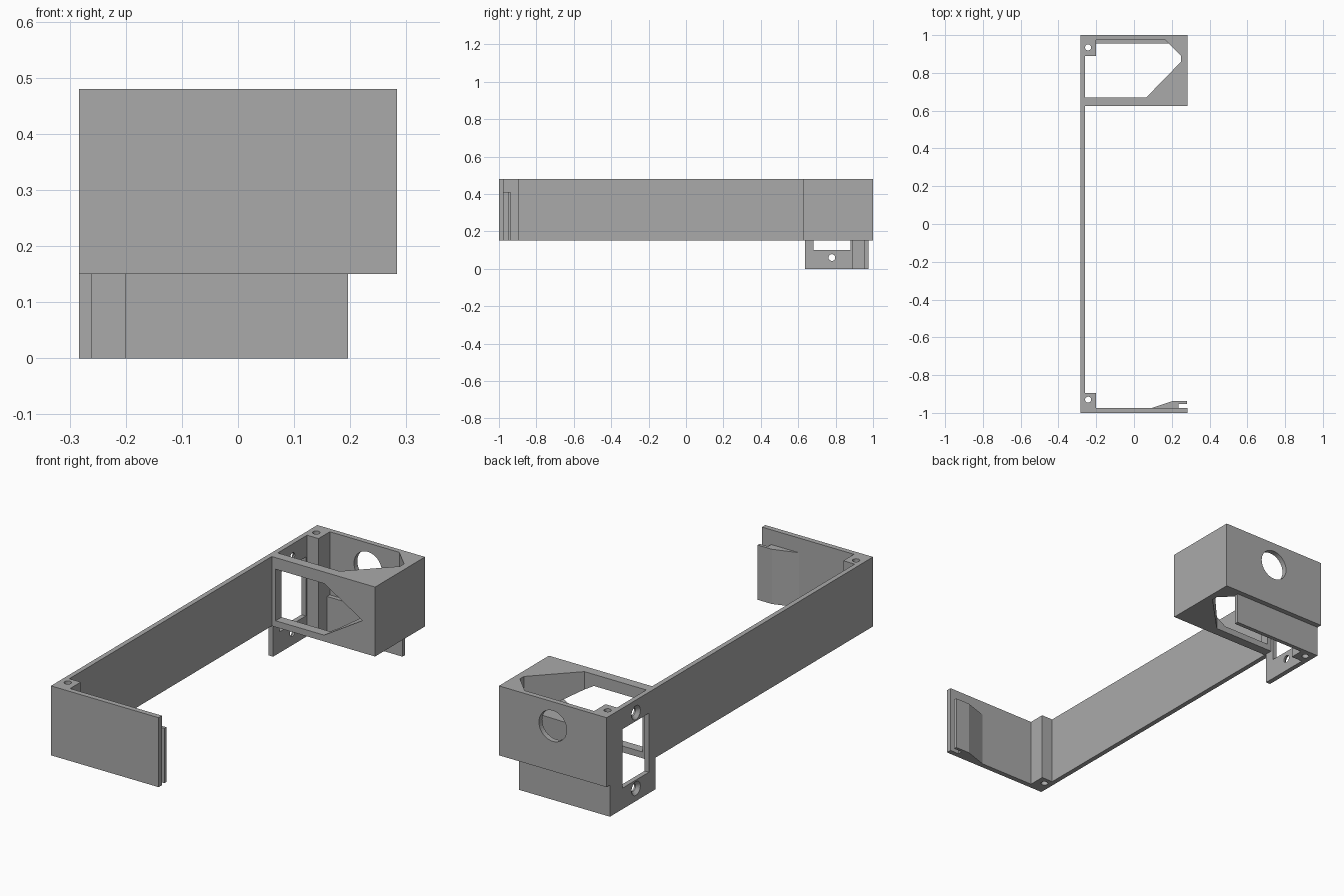
import bpy
import bmesh
import math
from mathutils import Matrix, Vector

cube = bpy.data.objects.get("Cube")
if cube:
    bpy.data.objects.remove(cube, do_unlink=True)

grey = bpy.data.materials.new("matte_grey")
grey.use_nodes = True
colour = (0.4, 0.4, 0.4, 1)
grey.diffuse_color = colour
grey.node_tree.nodes["Principled BSDF"].inputs["Base Color"].default_value = colour

X, Y, Z = 0, 1, 2
BASE, TOP = 0.15, 0.48      # main band heights
LEFT, INNER, RIGHT = -0.283, -0.26, 0.283


def add_object(name, bm):
    bmesh.ops.recalc_face_normals(bm, faces=bm.faces)
    mesh = bpy.data.meshes.new(name)
    bm.to_mesh(mesh)
    bm.free()
    mesh.materials.append(grey)
    obj = bpy.data.objects.new(name, mesh)
    bpy.context.collection.objects.link(obj)
    return obj


def prism(name, outline, axis, start, end):
    """Extrude an outline, given in the other two axes, along one axis."""
    bm = bmesh.new()
    verts = []
    for point in outline:
        co = list(point)
        co.insert(axis, start)
        verts.append(bm.verts.new(co))
    face = bm.faces.new(verts)
    out = bmesh.ops.extrude_face_region(bm, geom=[face])
    move = Vector((0, 0, 0))
    move[axis] = end - start
    bmesh.ops.translate(bm, vec=move,
                        verts=[v for v in out["geom"] if isinstance(v, bmesh.types.BMVert)])
    return add_object(name, bm)


def rect(a0, a1, b0, b1):
    return [(a0, b0), (a1, b0), (a1, b1), (a0, b1)]


def round_cutter(centre, axis, r1, r2, depth):
    """Cylinder or cone; r1 is the radius at the low end of the axis."""
    turn = {X: Matrix.Rotation(math.pi / 2, 4, "Y"),
            Y: Matrix.Rotation(-math.pi / 2, 4, "X"),
            Z: Matrix.Identity(4)}[axis]
    bm = bmesh.new()
    bmesh.ops.create_cone(bm, cap_ends=True, segments=40, radius1=r1, radius2=r2,
                          depth=depth, matrix=Matrix.Translation(centre) @ turn)
    return add_object("cutter", bm)


def cut(obj, cutters):
    for cutter in cutters:
        mod = obj.modifiers.new("cut", "BOOLEAN")
        mod.operation = "DIFFERENCE"
        mod.solver = "EXACT"
        mod.object = cutter
        bpy.context.view_layer.objects.active = obj
        bpy.ops.object.modifier_apply(modifier=mod.name)
        bpy.data.objects.remove(cutter, do_unlink=True)


# Long side wall with its lower tab, window and two countersunk screw holes
side_wall = prism("side_wall", [(-1, BASE), (0.635, BASE), (0.635, 0), (0.975, 0),
                                (0.975, BASE), (1, BASE), (1, TOP), (-1, TOP)],
                  X, LEFT, INNER)
cutters = [prism("cutter", rect(0.683, 0.88, 0.1, 0.38), X, -0.4, -0.2)]
for z in (0.06, 0.42):
    cutters.append(round_cutter((-0.27, 0.78, z), X, 0.018, 0.018, 0.1))
    cutters.append(round_cutter((-0.279, 0.78, z), X, 0.04, 0.018, 0.022))
cut(side_wall, cutters)

# Housing: block with a faceted shaft, arrow-shaped opening and round port
housing = prism("housing", rect(INNER, RIGHT, 0.625, 1), Z, BASE, TOP)
shaft = [(-0.4, 0.67), (0.065, 0.67), (0.25, 0.86), (0.25, 0.89), (0.165, 0.975), (-0.4, 0.975)]
arrow = [(-0.24, 0.18), (0.015, 0.18), (0.217, 0.303), (0.015, 0.425), (-0.24, 0.425)]
cut(housing, [prism("cutter", shaft, Z, 0, 1),
              prism("cutter", arrow, Y, 0.5, 0.85),
              round_cutter((0, 1, 0.365), Y, 0.073, 0.073, 0.2)])

# Lower rear wall hanging below the housing
prism("lower_rear_wall", rect(-0.2, 0.196, 0.955, 0.975), Z, 0, 0.18)

# Front wall
prism("front_wall", rect(INNER, RIGHT, -1, -0.975), Z, BASE, TOP)

# Corner screw posts with bored holes
for name, y0, y1, hole_y, z0 in (("rear_post", 0.89, 0.975, 0.935, 0),
                                 ("front_post", -0.975, -0.895, -0.93, BASE)):
    post = prism(name, rect(INNER, -0.2, y0, y1), Z, z0, TOP)
    cut(post, [round_cutter((-0.243, hole_y, 0.25), Z, 0.016, 0.016, 1)])

# Tapered catch on the inside of the front wall, with a slot at its tip
prism("catch", [(0.09, -0.975), (0.235, -0.975), (0.235, -0.952), (0.28, -0.952),
                (0.28, -0.937), (0.205, -0.937)], Z, BASE, 0.41)
